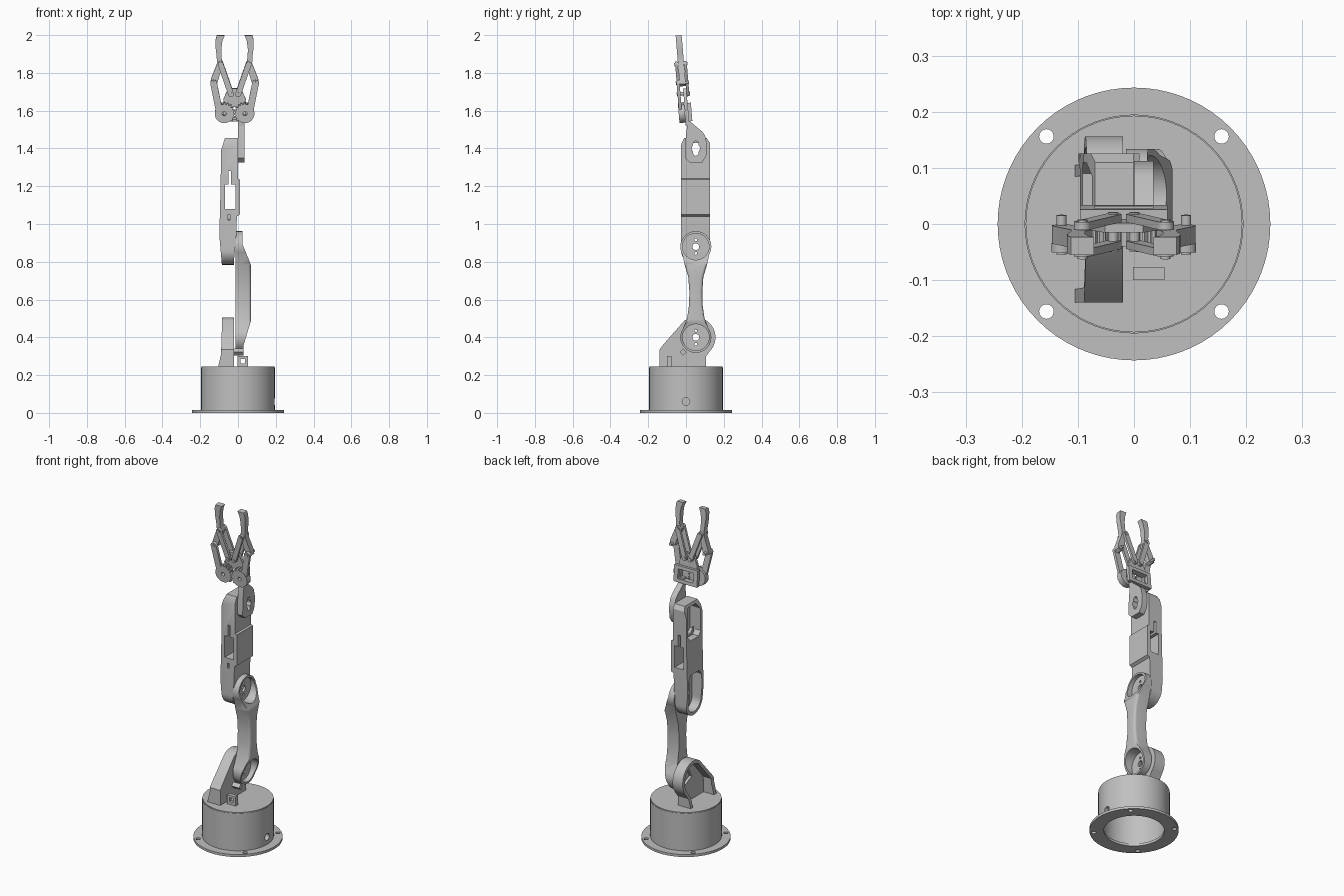
import bpy
import bmesh
from math import sin, cos, pi, radians, atan2, degrees
from mathutils import Matrix

cube = bpy.data.objects.get("Cube")
if cube:
    bpy.data.objects.remove(cube, do_unlink=True)

grey = bpy.data.materials.new("plain grey")
grey.use_nodes = True
tone = (0.53, 0.53, 0.53, 1)
grey.diffuse_color = tone
grey.node_tree.nodes["Principled BSDF"].inputs["Base Color"].default_value = tone
parts = []


def arc(u, v, r, a0=0, a1=360, n=24):
    count = n if a1 - a0 == 360 else n + 1
    angles = [radians(a0 + (a1 - a0) * i / n) for i in range(count)]
    return [(u + r * cos(a), v + r * sin(a)) for a in angles]


def rect(u0, u1, v0, v1):
    return [(u0, v0), (u1, v0), (u1, v1), (u0, v1)]


def capsule(p, q, r):
    a = degrees(atan2(q[1] - p[1], q[0] - p[0]))
    return arc(*p, r, a + 90, a + 270, 10) + arc(*q, r, a - 90, a + 90, 10)


def prism(name, pts, d0, d1, axis):
    """Extrude a 2D outline along one axis."""
    place = {"x": lambda u, v, d: (d, u, v),
             "y": lambda u, v, d: (u, d, v),
             "z": lambda u, v, d: (u, v, d)}[axis]
    bm = bmesh.new()
    low = [bm.verts.new(place(u, v, d0)) for u, v in pts]
    high = [bm.verts.new(place(u, v, d1)) for u, v in pts]
    bm.faces.new(low)
    bm.faces.new(high)
    for i in range(len(pts)):
        j = (i + 1) % len(pts)
        bm.faces.new((low[i], low[j], high[j], high[i]))
    bmesh.ops.recalc_face_normals(bm, faces=bm.faces)
    mesh = bpy.data.meshes.new(name)
    bm.to_mesh(mesh)
    bm.free()
    mesh.materials.append(grey)
    ob = bpy.data.objects.new(name, mesh)
    bpy.context.collection.objects.link(ob)
    parts.append(ob)
    return ob


def boolean(ob, tools, op="DIFFERENCE"):
    """Apply boolean tools and remove them."""
    for tool in tools:
        mod = ob.modifiers.new("cut", "BOOLEAN")
        mod.operation, mod.solver, mod.object = op, "EXACT", tool
    bpy.context.view_layer.update()
    graph = bpy.context.evaluated_depsgraph_get()
    mesh = bpy.data.meshes.new_from_object(ob.evaluated_get(graph))
    ob.modifiers.clear()
    ob.data = mesh
    for tool in tools:
        parts.remove(tool)
        bpy.data.objects.remove(tool, do_unlink=True)


def cutter(pts, d0, d1, axis):
    return prism("cutter", pts, d0, d1, axis)


def hub_holes(y, z):
    """Centre hole with a small screw hole above and below."""
    return [cutter(arc(y, z + dz, r, n=16), -0.3, 0.3, "x")
            for dz, r in ((0, 0.018), (0.036, 0.007), (-0.036, 0.007))]


# Base drum, flange and turntable
drum = prism("base_drum", arc(0, 0, 0.195, n=72), 0.005, 0.24, "z")
boolean(drum, [cutter(arc(0, 0, 0.172, n=72), -0.1, 0.222, "z"),
               cutter(arc(0, 0.06, 0.02), 0.1, 0.3, "x")])
flange = prism("base_flange", arc(0, 0, 0.243, n=72), 0, 0.015, "z")
boolean(flange, [cutter(arc(0, 0, 0.165, n=72), -0.1, 0.1, "z")]
        + [cutter(arc(x, y, 0.013, n=16), -0.1, 0.1, "z")
           for x in (-0.156, 0.156) for y in (-0.156, 0.156)])
prism("turntable", arc(0, 0, 0.193, n=72), 0.235, 0.245, "z")

# Shoulder bracket: a shell open towards -x
bracket = prism("shoulder_bracket",
                [(0.105, 0.243), (0.107, 0.3)] + arc(0.05, 0.4, 0.106, -45, 124)
                + [(-0.12, 0.362), (-0.14, 0.335), (-0.14, 0.243)], -0.12, 0, "x")
boolean(bracket, [cutter([(-0.105, 0.2), (-0.105, 0.245), (-0.09, 0.31), (-0.083, 0.52),
                          (-0.02, 0.52), (-0.02, 0.2)], -0.3, 0.3, "y")], "INTERSECT")
boolean(bracket, [
    cutter([(0.083, 0.2), (0.086, 0.3)] + arc(0.05, 0.4, 0.086, -45, 124)
           + [(-0.112, 0.34), (-0.118, 0.2)], -0.3, -0.036, "x"),
    cutter(arc(0.05, 0.4, 0.055, 20, 380, 4), -0.3, 0.1, "x")])
stop = prism("cable_block", rect(-0.002, 0.054, 0.243, 0.3), -0.1, -0.077, "y")
boolean(stop, [cutter(rect(0.012, 0.038, 0.262, 0.286), -0.2, 0, "y")])
prism("cable_clip", arc(-0.015, 0.322, 0.018, 0, 360, 4), -0.025, 0.03, "x")

# Lower arm: waisted outline, thick in the middle, with hub pockets
waist = ((0.058, 0.78), (0.04, 0.72), (0.034, 0.64), (0.036, 0.57), (0.046, 0.5))
outline = (arc(0.052, 0.88, 0.082, -30, 210, 32) + [(0.052 - w, z) for w, z in waist]
           + arc(0.052, 0.4, 0.082, 150, 390, 32)
           + [(0.052 + w, z) for w, z in reversed(waist)])
arm = prism("lower_arm", outline, -0.014, 0.1, "x")
boolean(arm, [cutter([(-0.1, 0.2), (0.028, 0.2), (0.03, 0.36), (0.069, 0.49), (0.069, 0.78),
                      (0.062, 0.8), (0.025, 0.89), (0.02, 1.1), (-0.1, 1.1)],
                     -0.3, 0.3, "y")], "INTERSECT")
bm = bmesh.new()
bm.from_mesh(arm.data)
rims = [e for e in bm.edges if all(v.co.x > 0.066 for v in e.verts)
        and abs(e.verts[0].co.z - e.verts[1].co.z) > 0.005]
bmesh.ops.bevel(bm, geom=rims, offset=0.018, segments=4, profile=0.5, affect="EDGES",
                clamp_overlap=True)
bm.to_mesh(arm.data)
bm.free()
boolean(arm, [cutter(arc(0.052, z, 0.07, n=40), 0, 0.2, "x") for z in (0.4, 0.88)]
        + hub_holes(0.052, 0.4) + hub_holes(0.052, 0.88))

# Forearm: two pockets open towards -x and a window through the middle
forearm = prism("forearm", arc(0.05, 0.86, 0.076, 180, 360)
                + [(0.126, 1.43), (0.11, 1.455), (-0.01, 1.455), (-0.026, 1.42)],
                -0.12, 0.03, "x")
boolean(forearm, [cutter([(-0.02, 0.7), (-0.02, 0.82), (-0.008, 0.95), (-0.006, 1.04),
                          (0.01, 1.05), (0.01, 1.235), (-0.001, 1.24), (-0.001, 1.5),
                          (-0.055, 1.5), (-0.09, 1.39), (-0.092, 1.2), (-0.099, 0.94),
                          (-0.078, 0.7)], -0.3, 0.3, "y")], "INTERSECT")
boolean(forearm, [
    cutter(arc(0.05, 0.865, 0.06, 180, 360) + [(0.11, 1.01), (0.09, 1.04),
           (0.01, 1.04), (-0.01, 1.01)], -0.3, -0.034, "x"),
    cutter([(-0.01, 1.27), (0.01, 1.245), (0.09, 1.245), (0.11, 1.27), (0.11, 1.405),
            (0.085, 1.438), (0.015, 1.438), (-0.01, 1.405)], -0.3, -0.018, "x"),
    cutter(rect(-0.07, -0.013, 1.08, 1.21), -0.3, 0.3, "y"),
    cutter(rect(-0.05, -0.036, 1.2, 1.28), -0.3, 0.3, "y"),
    cutter(rect(-0.052, -0.042, 1.02, 1.05), -0.3, 0, "y"),
    cutter(rect(0.015, 0.088, 0.82, 0.95), -0.3, 0.1, "x"),
    cutter(rect(0.015, 0.088, 1.33, 1.43), -0.3, 0.1, "x")])

# Wrist plate
wrist = prism("wrist_plate", [(0.02, 1.325), (0.085, 1.325), (0.107, 1.36), (0.112, 1.42),
                              (0.1, 1.47), (0.085, 1.49), (0.025, 1.54), (0.008, 1.54),
                              (-0.002, 1.45), (-0.006, 1.35)], 0, 0.035, "x")
boolean(wrist, [cutter(capsule((0.052, 1.375), (0.052, 1.425), 0.014), -0.1, 0.1, "x"),
                cutter(arc(0.052, 1.4, 0.022), -0.1, 0.1, "x")])

# Gripper, drawn upright around its own axis and then tilted forward
first = len(parts)
hub, knee, joint, pivot = (0.055, 0.057), (0.111, 0.218), (0.074, 0.318), (0.019, 0.16)
plate = prism("gripper_plate", [(-0.06, 0.02), (0.06, 0.02), (0.06, 0.13), (0.034, 0.188),
                                (-0.034, 0.188), (-0.06, 0.13)], 0.0, 0.017, "y")
boolean(plate, [cutter(rect(-0.045, 0.045, 0.032, 0.09), -0.1, 0.1, "y")])
frame = prism("servo_frame", rect(-0.078, 0.078, 0.012, 0.11), 0.015, 0.035, "y")
boolean(frame, [cutter(rect(-0.052, 0.052, 0.032, 0.09), -0.1, 0.1, "y")])
prism("wrist_foot", rect(0.018, 0.053, -0.01, 0.04), -0.002, 0.025, "y")

finger = [(0.128, 0.212), (0.125, 0.24), (0.093, 0.32), (0.095, 0.36), (0.101, 0.41),
          (0.1, 0.45), (0.094, 0.4705), (0.053, 0.4705), (0.065, 0.44), (0.07, 0.4),
          (0.069, 0.345), (0.058, 0.315), (0.07, 0.29), (0.094, 0.21), (0.11, 0.2)]
gear = []
for i in range(80):
    a = 2 * pi * i / 80
    r = (0.059 if i % 4 < 2 else 0.05) if cos(a) < 0.1 and sin(a) > -0.8 else 0.05
    gear.append((hub[0] + r * cos(a), hub[1] + r * sin(a)))

for side, s in (("left", 1), ("right", -1)):
    def piece(name, pts, y0, y1):
        return prism(side + "_" + name, [(s * u, v) for u, v in pts], y0, y1, "y")
    piece("finger", finger, -0.016, 0.016)
    wheel = piece("gear", gear, -0.034, -0.001)
    boolean(wheel, [cutter(arc(s * hub[0], hub[1], 0.011, n=16), -0.1, 0.1, "y")])
    lever = piece("outer_link", capsule(knee, (0.084, 0.085), 0.018), -0.032, -0.016)
    for layer, y0 in (("front", -0.031), ("back", 0.017)):
        piece(layer + "_inner_link", capsule(joint, pivot, 0.015), y0, y0 + 0.014)
    for label, p in (("knee", knee), ("joint", joint), ("pivot", pivot)):
        piece(label + "_pin", arc(*p, 0.009, n=16), -0.036, 0.034)

tilt = Matrix.Translation((-0.018, 0, 1.53)) @ Matrix.Rotation(0.083, 4, "X")
for ob in parts[first:]:
    ob.data.transform(tilt)

# Smooth curved sides, keep sharp edges
bpy.ops.object.select_all(action="DESELECT")
for ob in parts:
    ob.select_set(True)
bpy.context.view_layer.objects.active = parts[0]
bpy.ops.object.shade_smooth_by_angle(angle=radians(30))
